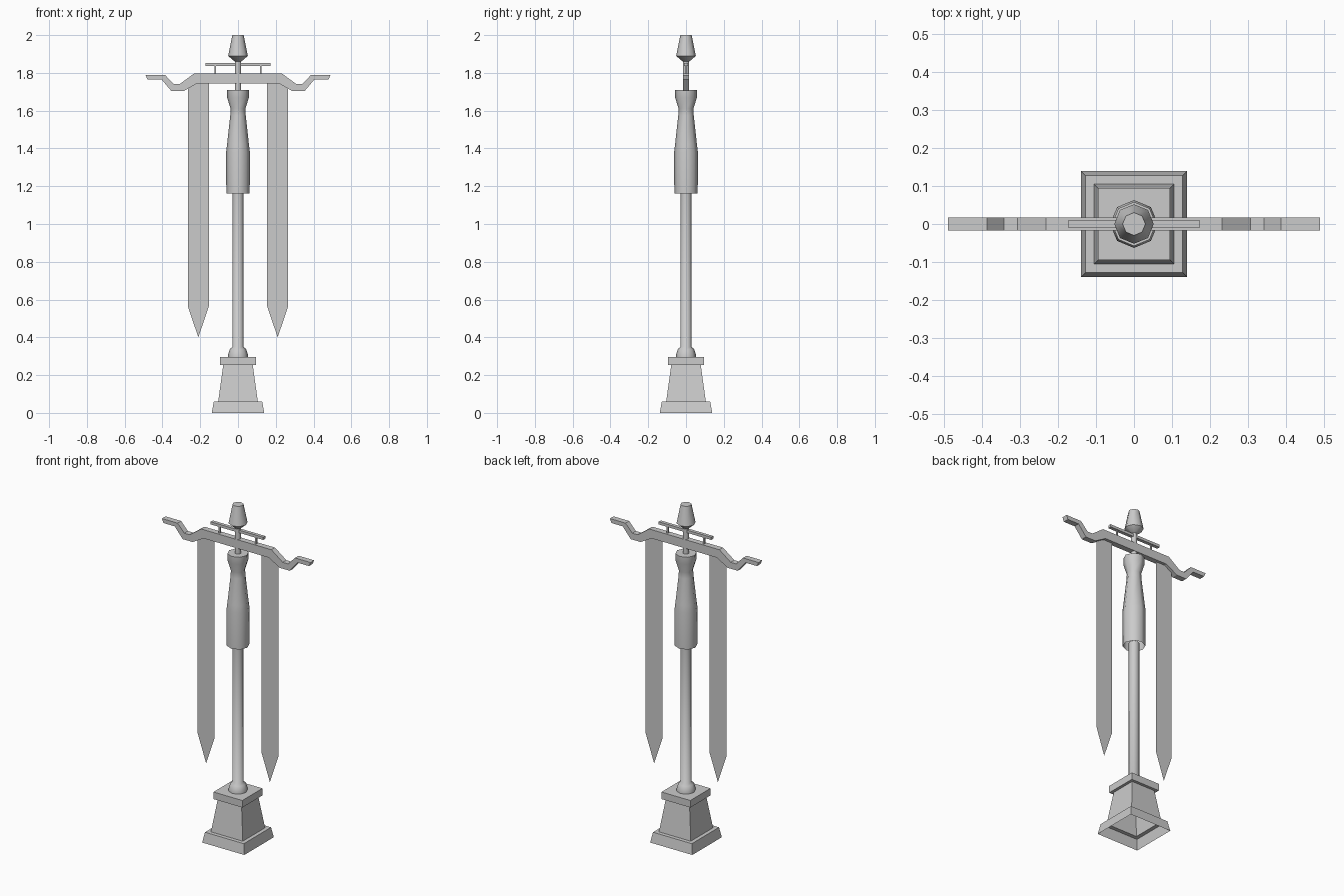
import bpy, bmesh, math

cube = bpy.data.objects.get("Cube")
if cube:
    bpy.data.objects.remove(cube, do_unlink=True)

grey = bpy.data.materials.new("plain grey")
grey.use_nodes = True
COLOUR = (0.6, 0.6, 0.6, 1)
grey.diffuse_color = COLOUR
grey.node_tree.nodes["Principled BSDF"].inputs["Base Color"].default_value = COLOUR


def finish(name, bm, smooth=False):
    mesh = bpy.data.meshes.new(name)
    bm.to_mesh(mesh)
    bm.free()
    obj = bpy.data.objects.new(name, mesh)
    bpy.context.collection.objects.link(obj)
    mesh.materials.append(grey)
    if smooth:
        bpy.ops.object.select_all(action='DESELECT')
        obj.select_set(True)
        bpy.context.view_layer.objects.active = obj
        bpy.ops.object.shade_smooth_by_angle(angle=math.radians(50))
    return obj


def lathe(name, profile, sides=8, turn=0.0, bottom=False, top=True, smooth=True):
    """Stack rings of (radius, height) and bridge them."""
    bm = bmesh.new()
    rings = []
    for r, z in profile:
        rings.append([bm.verts.new((r * math.cos(turn + math.tau * i / sides),
                                    r * math.sin(turn + math.tau * i / sides), z))
                      for i in range(sides)])
    for a, b in zip(rings, rings[1:]):
        for i in range(sides):
            j = (i + 1) % sides
            bm.faces.new((a[i], a[j], b[j], b[i]))
    if top:
        bm.faces.new(rings[-1])
    if bottom:
        bm.faces.new(rings[0][::-1])
    return finish(name, bm, smooth)


def plate(name, outline, depth=0.0):
    """Front-facing outline of (x, z), extruded through y when it has depth."""
    bm = bmesh.new()
    face = bm.faces.new([bm.verts.new((x, -depth / 2, z)) for x, z in outline])
    if depth:
        out = bmesh.ops.extrude_face_region(bm, geom=[face], use_keep_orig=True)
        verts = [v for v in out["geom"] if isinstance(v, bmesh.types.BMVert)]
        bmesh.ops.translate(bm, verts=verts, vec=(0, depth, 0))
        bmesh.ops.recalc_face_normals(bm, faces=bm.faces)
    return finish(name, bm)


def box(name, x0, x1, z0, z1, depth):
    return plate(name, [(x0, z0), (x1, z0), (x1, z1), (x0, z1)], depth)


# Square stepped pedestal, hollow underneath
steps = [(0.139, 0), (0.128, 0.06), (0.105, 0.06), (0.078, 0.254),
         (0.095, 0.254), (0.095, 0.296)]
lathe("pedestal", [(w * math.sqrt(2), z) for w, z in steps], sides=4,
      turn=math.pi / 4, smooth=False)

# Pole with a flared foot, its sleeve, the upper rod and the finial
lathe("pole", [(0.053, 0.296), (0.052, 0.31), (0.043, 0.338), (0.029, 0.35),
               (0.029, 1.18)], top=False)
lathe("sleeve", [(0.062, 1.162), (0.063, 1.38), (0.058, 1.42), (0.041, 1.575),
                 (0.039, 1.61), (0.057, 1.667), (0.058, 1.71)])
lathe("upper_rod", [(0.017, 1.70), (0.017, 1.87)])
lathe("finial", [(0.014, 1.857), (0.052, 1.89), (0.047, 1.915), (0.03, 2.0)], bottom=True)

# Crossbeam with upswept ends
upper = [(0.232, 1.797), (0.307, 1.742), (0.342, 1.742), (0.387, 1.79), (0.49, 1.79)]
lower = [(0.48, 1.766), (0.405, 1.766), (0.353, 1.704), (0.287, 1.704), (0.215, 1.745)]
half = upper + lower
plate("crossbeam", half + [(-x, z) for x, z in reversed(half)], 0.034)

# Small rail above the beam
box("top_rail", -0.173, 0.173, 1.837, 1.853, 0.02)

# Hanging banners and rail posts
for side, s in (("left", 1), ("right", -1)):
    box(side + "_rail_post", s * 0.12 - 0.004, s * 0.12 + 0.004, 1.795, 1.838, 0.01)
    plate(side + "_banner", [(s * x, z) for x, z in
                             ((0.154, 1.746), (0.154, 0.565), (0.21, 0.4),
                              (0.266, 0.565), (0.266, 1.746))])
